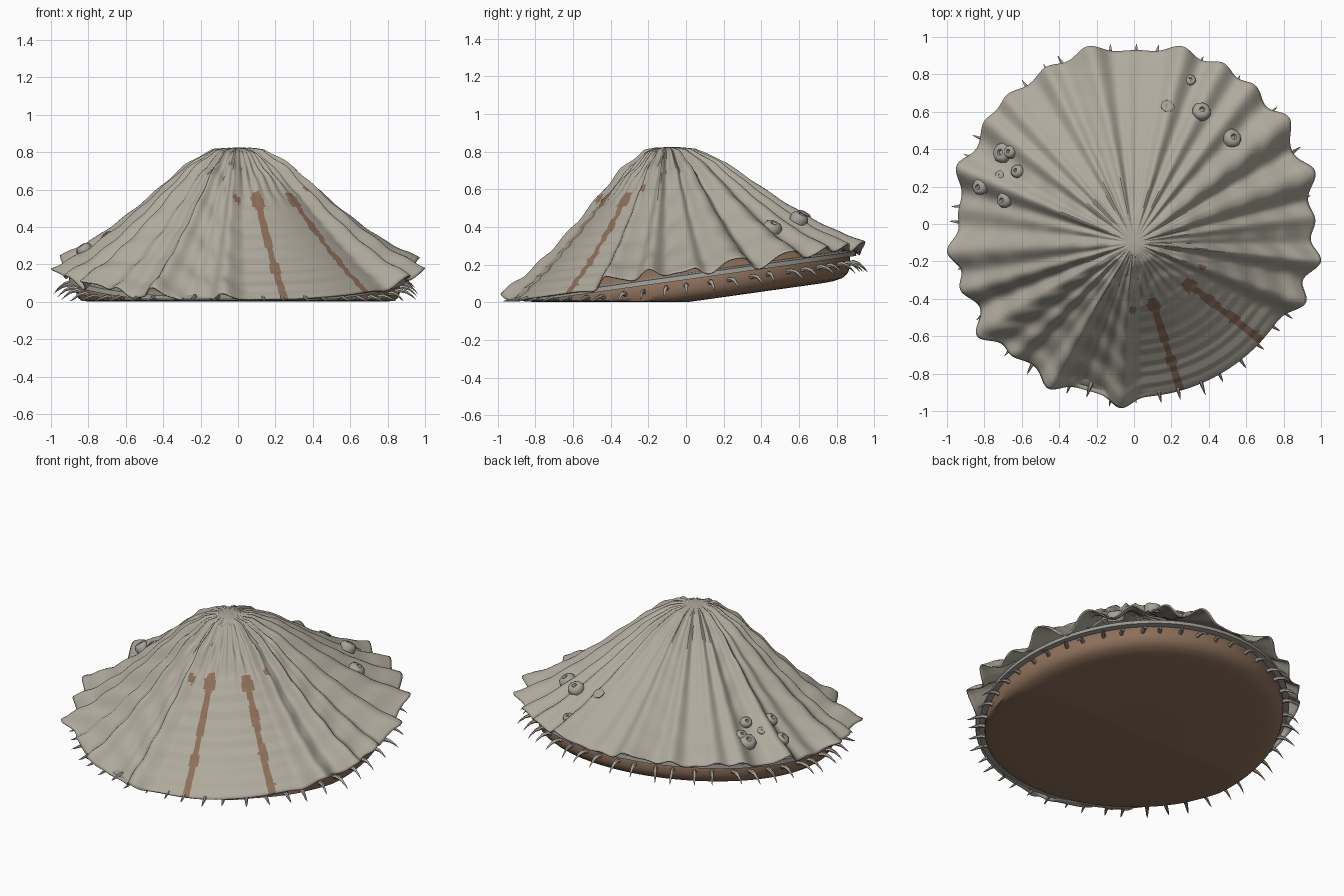
import bpy, bmesh, math, random
from math import sin, cos, pi, radians, atan2, hypot, exp
from mathutils import Vector

if "Cube" in bpy.data.objects:
    bpy.data.objects.remove(bpy.data.objects["Cube"])

random.seed(4)
APEX = Vector((0, -0.1, 0.825))


def mat(name, rgb):
    m = bpy.data.materials.new(name)
    m.diffuse_color = (*rgb, 1)
    m.use_nodes = True
    m.node_tree.nodes["Principled BSDF"].inputs["Base Color"].default_value = m.diffuse_color
    return m


SHELL = mat("shell grey", (0.43, 0.40, 0.335))
BROWN = mat("skin brown", (0.265, 0.16, 0.102))
MANTLE = mat("mantle grey", (0.33, 0.32, 0.29))
TENT = mat("tentacle grey", (0.39, 0.375, 0.33))
BARN = mat("barnacle grey", (0.38, 0.365, 0.32))


def make(name, bm, mats, angle=35, recalc=True):
    if recalc:
        bmesh.ops.recalc_face_normals(bm, faces=bm.faces[:])
    me = bpy.data.meshes.new(name)
    bm.to_mesh(me)
    bm.free()
    for m in mats:
        me.materials.append(m)
    ob = bpy.data.objects.new(name, me)
    bpy.context.collection.objects.link(ob)
    bpy.ops.object.select_all(action='DESELECT')
    bpy.context.view_layer.objects.active = ob
    ob.select_set(True)
    bpy.ops.object.shade_smooth_by_angle(angle=radians(angle))
    return ob


def bridge(bm, a, b):
    n = len(a)
    return [bm.faces.new((a[i], a[(i + 1) % n], b[(i + 1) % n], b[i])) for i in range(n)]


def wrap(a):
    return (a + pi) % (2 * pi) - pi


def smooth(a, b, x):
    x = min(1, max(0, (x - a) / (b - a)))
    return x * x * (3 - 2 * x)


# ---- shell surface: ribs fan out from the apex to scallop tips on the rim
TIPS = [(.26, .95), (.48, .86), (.65, .74), (.83, .57), (.97, .28), (.97, .02), (1, -.2),
        (.92, -.42), (.02, .93), (-.25, .95), (-.47, .84), (-.68, .69), (-.8, .55), (-.95, .31),
        (-.94, .06), (-1, -.15), (-.93, -.35), (-.84, -.6), (-.66, -.7), (-.46, -.88), (-.07, -.985)]
RIBS = [(atan2(y + 0.1, x), hypot(x, y) - 0.925) for x, y in TIPS]
FALL = [(0, 0), (.07, .005), (.14, .03), (.3, .19), (.41, .335), (.6, .58), (.8, .81), (1, 1)]


def fall(t):
    for (a, fa), (b, fb) in zip(FALL, FALL[1:]):
        if t <= b:
            return fa + (fb - fa) * (t - a) / (b - a)
    return 1


def sector(phi):
    """1 inside the smooth worn patch at the front right"""
    d = math.degrees(wrap(phi))
    return smooth(-94, -84, d) * (1 - smooth(-34, -18, d))


def rim(phi):
    bump = lift = 0
    for a, h in RIBS:
        w = wrap(phi - a)
        bump += exp(-(w / 0.085) ** 2) * h
        lift += exp(-(w / 0.1) ** 2) * min(1, 0.25 + max(0, h) / 0.11)
    # distance from the apex axis to the rim circle along this direction
    base = 0.925 + bump
    s, c = sin(phi), cos(phi)
    return 0.1 * s + math.sqrt(base * base - 0.01 * c * c), lift


def surf(phi, t):
    r, lift = rim(phi)
    sec = sector(phi) * smooth(0.28, 0.5, t)
    x, y = APEX.x + r * t * cos(phi), APEX.y + r * t * sin(phi)
    zr = 0.14 + 0.14 * (APEX.y + r * sin(phi))
    z = APEX.z + (zr - APEX.z) * fall(t)
    env = smooth(0.02, 0.3, t)
    z += (1 - sec) * env * ((lift - 0.3) * (0.035 + 0.06 * t ** 5)
                            + 0.007 * sin(41 * phi + 2 * sin(3 * phi)))
    z += (1 - sec) * 0.006 * env * sin(38 * t + 3 * sin(5 * phi)) * (1.6 - sin(phi)) / 2
    # growth ledges across the worn patch
    z += sec * (0.016 * ((t * 14) % 1) - 0.006) * (1 - smooth(0.95, 1, t))
    return Vector((x, y, max(z, 0.018)))


NP, NT = 360, 64
bm = bmesh.new()
rings = [[bm.verts.new(surf(2 * pi * i / NP, j / NT)) for i in range(NP)] for j in range(1, NT + 1)]
top = bm.verts.new(APEX)
for i in range(NP):
    bm.faces.new((top, rings[0][i], rings[0][(i + 1) % NP]))
for a, b in zip(rings, rings[1:]):
    bridge(bm, a, b)
# brown streaks and flecks on the worn patch
for f in bm.faces:
    c = f.calc_center_median() - APEX
    d, phi = hypot(c.x, c.y), atan2(c.y, c.x)
    for a, start in ((-72.5, 0.31), (-37.3, 0.335)):
        half = 0.036 if start + 0.03 < d < start + 0.07 else 0.021 + 0.005 * sin(d * 40)
        if d > start and abs(wrap(phi - radians(a))) * d < half:
            f.material_index = 1
    for a, d0 in ((-91, 0.36), (-20, 0.39)):
        if abs(d - d0) < 0.018 and abs(wrap(phi - radians(a))) * d < 0.016:
            f.material_index = 1
shell = make("shell", bm, [SHELL, BROWN], 40)
if sum(p.normal.z for p in shell.data.polygons) < 0:
    shell.data.flip_normals()
sol = shell.modifiers.new("thickness", 'SOLIDIFY')
sol.thickness, sol.offset = 0.008, -1


# ---- soft body: turned profiles tilted up towards the back, flattened on the ground
def tilted(name, profile, m, cap):
    bm = bmesh.new()
    rs = []
    for r, h in profile:
        rs.append([])
        for i in range(96):
            a = 2 * pi * i / 96
            x, y = r * cos(a), r * sin(a)
            rs[-1].append(bm.verts.new((x, y, max(h + 0.14 * y, 0.002 + 0.1 * max(h, 0)))))
    for a, b in zip(rs, rs[1:]):
        bridge(bm, a, b)
    if cap:
        bm.faces.new(rs[0])
        bm.faces.new(rs[-1])
    else:
        bridge(bm, rs[-1], rs[0])
    bmesh.ops.recalc_face_normals(bm, faces=bm.faces[:])
    if not cap:  # the skirt is a lining, so its faces look inwards
        bmesh.ops.reverse_faces(bm, faces=bm.faces[:])
    return make(name, bm, [m], 50, False)


tilted("foot", [(0.02, 0), (0.4, 0), (0.72, 0), (0.78, 0.002), (0.83, 0.012), (0.86, 0.035),
                (0.87, 0.065), (0.87, 0.12), (0.84, 0.16), (0.78, 0.2), (0.68, 0.24), (0.4, 0.3)],
       BROWN, True)
tilted("mantle_skirt", [(0.85, 0.12), (0.905, 0.12), (0.9, 0.145), (0.85, 0.155)], MANTLE, False)

# ---- fringe of curved tentacles around the foot
bm = bmesh.new()
for k in range(48):
    a = 2 * pi * (k + 0.1 * (k % 2)) / 48 + pi / 2
    out, side = Vector((cos(a), sin(a), 0)), Vector((-sin(a), cos(a), 0))
    z0 = max(0.085 + 0.14 * 0.87 * sin(a), 0.02)
    length = random.uniform(0.095, 0.13)
    lean = random.uniform(-0.02, 0.03)
    prev = None
    for u, w in ((0, 0.013), (0.3, 0.012), (0.6, 0.009), (0.85, 0.005), (1, 0.001)):
        drop = 0.014 * sin(pi * u) - 0.042 * u * u
        c = out * (0.86 + length * u) + side * lean * u
        c.z = max(z0 + drop, w + 0.003)
        ring = [bm.verts.new(c + side * w * cos(q * pi / 3) + Vector((0, 0, w * sin(q * pi / 3))))
                for q in range(6)]
        if prev:
            bridge(bm, prev, ring)
        else:
            bm.faces.new(ring)
        prev = ring
    bm.faces.new(prev)
make("tentacles", bm, [TENT], 50)

# ---- barnacles: craters seated on the shell (x, y, radius, height)
BARNACLES = [(-.70, .38, .054, .036), (-.66, .385, .035, .03), (-.82, .20, .044, .032),
             (-.69, .13, .043, .032), (-.62, .28, .036, .03), (-.72, .26, .026, .008),
             (.36, .60, .05, .034), (.52, .455, .052, .04), (.30, .77, .03, .016),
             (.18, .63, .036, .008)]
bm = bmesh.new()
for x, y, r, h in BARNACLES:
    phi = atan2(y - APEX.y, x)
    t = hypot(x, y - APEX.y) / rim(phi)[0]
    p = surf(phi, t)
    n = (surf(phi, t + 0.05) - surf(phi, t - 0.05)).cross(surf(phi + 0.12, t) - surf(phi - 0.12, t))
    q = n.normalized().to_track_quat('Z', 'Y')
    prev = None
    for s, k in ((0.95, -0.5), (1, 0.25), (0.85, 0.75), (0.55, 1), (0.3, 0.95), (0.2, 0.55)):
        ring = [bm.verts.new(p + q @ Vector((r * s * cos(i * pi / 5) * (1 + 0.07 * (i % 2)),
                                             r * s * sin(i * pi / 5), h * k))) for i in range(10)]
        if prev:
            bridge(bm, prev, ring)
        else:
            bm.faces.new(ring)
        prev = ring
    bm.faces.new(prev)
make("barnacles", bm, [BARN], 50)
